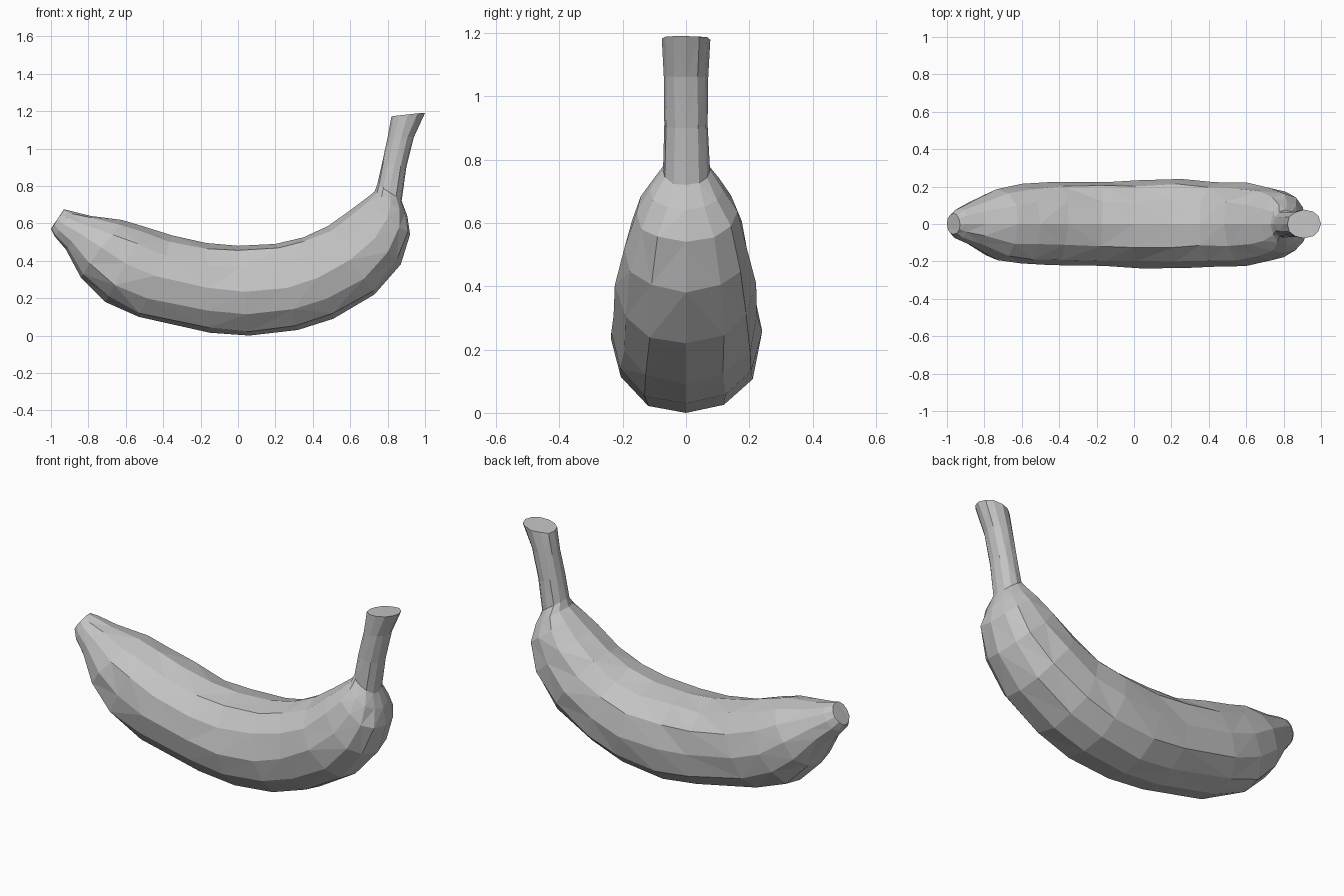
import bpy, bmesh, math, random
from mathutils import Vector

random.seed(4)
cube = bpy.data.objects.get("Cube")
if cube:
    bpy.data.objects.remove(cube, do_unlink=True)

SIDES = 12

# Cross-sections from blossom tip to stem: inner x, z, outer x, z, half width
SECTIONS = [
    (-.93, .675, -1.0, .57, .055),
    (-.89, .665, -.98, .53, .085),
    (-.79, .64, -.92, .46, .125),
    (-.62, .618, -.84, .31, .19),
    (-.50, .582, -.71, .18, .215),
    (-.35, .535, -.53, .10, .222),
    (-.17, .495, -.15, .015, .228),
    (0, .48, .06, 0, .232),
    (.20, .49, .32, .03, .235),
    (.35, .525, .51, .09, .23),
    (.48, .585, .73, .22, .22),
    (.60, .67, .87, .38, .195),
    (.68, .73, .92, .54, .16),
    (.73, .77, .905, .64, .115),
    (.745, .81, .875, .72, .074),
    (.77, .92, .90, .90, .07),
    (.80, 1.06, .94, 1.06, .07),
    (.82, 1.17, 1.0, 1.19, .075),
]


def rounded(v):
    """Slightly squared circle coordinate."""
    return math.copysign(abs(v) ** .92, v)


def add_ring(bm, section, jitter):
    ix, iz, ox, oz, half = section
    inner, outer = Vector((ix, 0, iz)), Vector((ox, 0, oz))
    centre, reach = (inner + outer) / 2, (outer - inner) / 2
    ring = []
    for i in range(SIDES):
        a = math.tau * i / SIDES
        co = centre + reach * rounded(math.cos(a))
        co.y = half * rounded(math.sin(a))
        if i % (SIDES // 2):
            co += Vector([random.uniform(-jitter, jitter) for _ in range(3)])
        ring.append(bm.verts.new(co))
    return ring


# Peel and stem as one faceted loft
bm = bmesh.new()
rings = [add_ring(bm, s, .035 * s[4]) for s in SECTIONS]
for low, high in zip(rings, rings[1:]):
    for i in range(SIDES):
        j = (i + 1) % SIDES
        bm.faces.new((low[i], low[j], high[j], high[i]))
bm.faces.new(rings[0])
bm.faces.new(rings[-1])
bmesh.ops.triangulate(bm, faces=bm.faces[:])
bmesh.ops.recalc_face_normals(bm, faces=bm.faces[:])
mesh = bpy.data.meshes.new("banana")
bm.to_mesh(mesh)
bm.free()

banana = bpy.data.objects.new("banana", mesh)
bpy.context.collection.objects.link(banana)

# Plain grey skin
skin = bpy.data.materials.new("light_grey")
skin.use_nodes = True
grey = (.55, .55, .55, 1)
skin.diffuse_color = grey
skin.node_tree.nodes["Principled BSDF"].inputs["Base Color"].default_value = grey
mesh.materials.append(skin)
